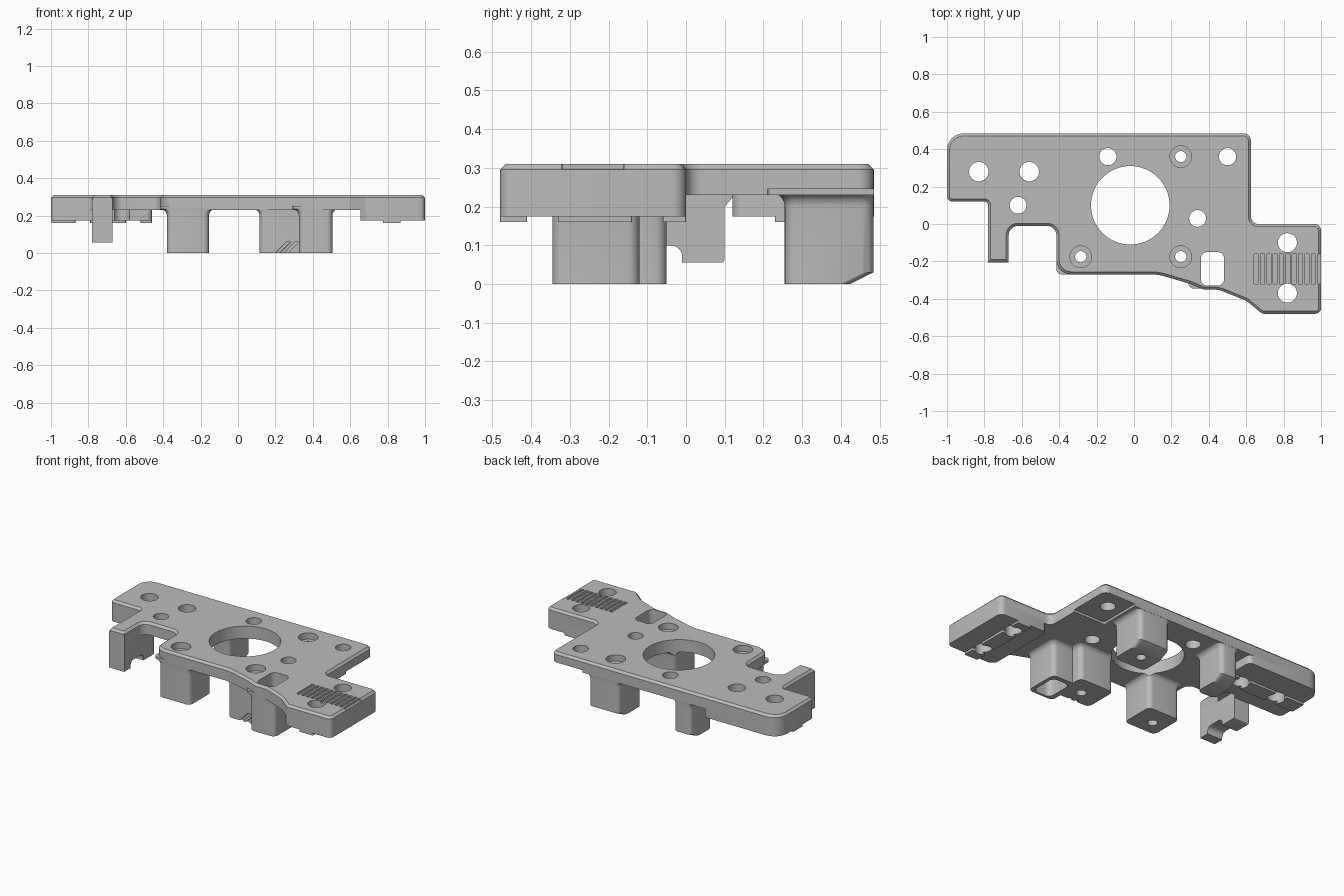
import bpy, bmesh, math
from mathutils import Vector, Matrix

if "Cube" in bpy.data.objects:
    bpy.data.objects.remove(bpy.data.objects["Cube"], do_unlink=True)

grey = bpy.data.materials.new("plain grey")
grey.use_nodes = True
grey.diffuse_color = (0.5, 0.5, 0.5, 1)
grey.node_tree.nodes["Principled BSDF"].inputs["Base Color"].default_value = (0.5, 0.5, 0.5, 1)


def rounded(points, steps=6):
    """Outline from (x, y, radius) corners, each corner filleted."""
    out = []
    for i, (x, y, r) in enumerate(points):
        p = Vector((x, y))
        if r == 0:
            out.append(p)
            continue
        a = (Vector(points[i - 1][:2]) - p).normalized()
        b = (Vector(points[(i + 1) % len(points)][:2]) - p).normalized()
        half = a.angle(b) / 2
        centre = p + (a + b).normalized() * (r / math.sin(half))
        start = p + a * (r / math.tan(half)) - centre
        sweep = math.pi - 2 * half
        turn = -1 if a.cross(b) > 0 else 1
        for k in range(steps + 1):
            out.append(centre + Matrix.Rotation(turn * sweep * k / steps, 2) @ start)
    return out


def box_outline(x0, x1, y0, y1, r):
    return rounded([(x0, y0, r), (x1, y0, r), (x1, y1, r), (x0, y1, r)])


def circle(x, y, r, n=32):
    return [Vector((x + r * math.cos(k * math.tau / n), y + r * math.sin(k * math.tau / n))) for k in range(n)]


def loft(bm, rings):
    """Closed solid through rings of equal length, given as (outline, z)."""
    layers = [[bm.verts.new((p.x, p.y, z)) for p in o] for o, z in rings]
    n = len(layers[0])
    faces = [bm.faces.new(layers[0]), bm.faces.new(layers[-1])]
    for lo, hi in zip(layers, layers[1:]):
        faces += [bm.faces.new((lo[i], lo[(i + 1) % n], hi[(i + 1) % n], hi[i])) for i in range(n)]
    bmesh.ops.recalc_face_normals(bm, faces=faces)
    return layers


def finish(bm, name):
    mesh = bpy.data.meshes.new(name)
    bm.to_mesh(mesh)
    bm.free()
    mesh.materials.append(grey)
    ob = bpy.data.objects.new(name, mesh)
    bpy.context.collection.objects.link(ob)
    return ob


def prism(name, outline, z0, z1, bevel=0):
    bm = bmesh.new()
    top = loft(bm, [(outline, z0), (outline, z1)])[-1]
    if bevel:
        edges = [e for e in bm.edges if all(v in top for v in e.verts)]
        bmesh.ops.bevel(bm, geom=edges, offset=bevel, segments=1, affect='EDGES')
    return finish(bm, name)


def post(name, x0, x1, y0, y1, ylim, chamfer=0):
    """Rounded post with a filleted root; ylim keeps the fillet inside the plate."""
    f = 0.035
    rings = []
    if chamfer:
        rings.append((box_outline(x0, x1, y0, y1 - 2 * chamfer, 0.03), 0))
        rings.append((box_outline(x0, x1, y0, y1, 0.03), chamfer))
    else:
        rings.append((box_outline(x0, x1, y0, y1, 0.03), 0))
    for k in range(6):
        t = k / 5 * math.pi / 2
        g = f * (1 - math.cos(t))
        o = box_outline(x0 - g, x1 + g, max(y0 - g, ylim[0]), min(y1 + g, ylim[1]), 0.03)
        rings.append((o, 0.235 - f + f * math.sin(t)))
    rings.append((rings[-1][0], 0.25))
    bm = bmesh.new()
    loft(bm, rings)
    return finish(bm, name)


# Top plate
plate = prism("top_plate", rounded([
    (-1, 0.12, 0.03), (-0.78, 0.12, 0.02), (-0.78, -0.205, 0.015), (-0.67, -0.205, 0.015),
    (-0.67, -0.01, 0.05), (-0.415, -0.01, 0.05), (-0.415, -0.27, 0.08), (0.13, -0.27, 0.25),
    (0.3, -0.32, 0.1), (0.37, -0.35, 0.03), (0.45, -0.35, 0.15), (0.6, -0.41, 0.12),
    (0.685, -0.48, 0.03), (1, -0.48, 0.03), (1, 0, 0.035), (0.625, 0, 0.04),
    (0.625, 0.485, 0.04), (-1, 0.485, 0.09)]), 0.23, 0.31, 0.014)

# Thick end blocks
right_block = prism("right_end_block", rounded([
    (0.655, -0.45, 0), (0.69, -0.48, 0.02), (1, -0.48, 0.03), (1, 0, 0.035), (0.655, 0, 0.03)]), 0.175, 0.25)
left_block = prism("left_end_block", rounded([
    (-1, 0.12, 0.03), (-0.46, 0.12, 0.03), (-0.46, 0.485, 0.03), (-1, 0.485, 0.09)]), 0.175, 0.25)
parts = [plate, right_block, left_block]

# Contact pads under the blocks, broken at the holes
for i, (y0, y1) in enumerate([(-0.48, -0.41), (-0.33, -0.14), (-0.06, 0)]):
    parts.append(prism(f"right_pad_{i + 1}", box_outline(0.775, 0.87, y0, y1, 0.005), 0.16, 0.18))
for i, (x0, x1) in enumerate([(-0.998, -0.87), (-0.79, -0.6), (-0.52, -0.46)]):
    parts.append(prism(f"left_pad_{i + 1}", box_outline(x0, x1, 0.23, 0.33, 0.005), 0.16, 0.18))

# Support posts
parts += [
    post("front_left_post", 0.115, 0.36, -0.27, -0.05, (-0.27, 1)),
    post("front_right_post", -0.38, -0.155, -0.27, -0.05, (-0.27, 1)),
    post("slot_boss", 0.325, 0.505, -0.345, -0.12, (-0.345, 1)),
    post("rear_left_post", 0.14, 0.36, 0.255, 0.484, (0, 0.484), 0.03),
    post("rear_right_post", -0.375, -0.25, 0.27, 0.484, (0, 0.484), 0.03)]

# Hook leg: side profile with an arch, swept across x
hook = prism("hook_leg", rounded([
    (-0.205, 0.055, 0), (-0.14, 0.055, 0), (-0.14, 0.1, 0.03), (-0.01, 0.1, 0.03), (-0.01, 0.055, 0),
    (0.1, 0.055, 0.01), (0.1, 0.2, 0), (0.13, 0.235, 0), (0.13, 0.29, 0), (-0.205, 0.29, 0)]), -0.78, -0.67)
hook.data.transform(Matrix(((0, 0, 1, 0), (1, 0, 0, 0), (0, 1, 0, 0), (0, 0, 0, 1))))
parts.append(hook)

# Cutters: plain holes, countersunk screw holes, centre opening and slot
cut = bmesh.new()
for x, y, r in [(-0.83, 0.28, 0.052), (-0.56, 0.28, 0.052), (-0.62, 0.1, 0.045), (0.34, 0.03, 0.045),
                (0.5, 0.36, 0.046), (-0.14, 0.36, 0.046), (0.82, -0.1, 0.051), (0.82, -0.37, 0.051)]:
    loft(cut, [(circle(x, y, r), -0.1), (circle(x, y, r), 0.4)])
for x, y in [(0.25, 0.36), (0.25, -0.175), (-0.285, -0.175)]:
    loft(cut, [(circle(x, y, r), z) for r, z in [(0.03, -0.1), (0.03, 0.27), (0.058, 0.27), (0.058, 0.4)]])
loft(cut, [(circle(-0.02, 0.1, 0.21, 64), -0.1), (circle(-0.02, 0.1, 0.21, 64), 0.4)])
slot = box_outline(0.357, 0.482, -0.33, -0.15, 0.035)
loft(cut, [(slot, -0.1), (slot, 0.4)])
holes = finish(cut, "hole_cutter")

# Cutter: grip grooves, underside pockets and slanted nicks
cut = bmesh.new()
for i in range(11):
    x = 0.642 + i * 0.034
    o = box_outline(x, x + 0.022, -0.32, -0.16, 0.002)
    loft(cut, [(o, 0.297), (o, 0.33)])
pocket = box_outline(0.4, 0.7, 0.21, 0.55, 0.01)
loft(cut, [(pocket, 0.2), (pocket, 0.245)])
for x in (0.2, 0.245):
    lo, hi = (box_outline(x + d, x + d + 0.022, -0.36, -0.255, 0.001) for d in (-0.01, 0.06))
    loft(cut, [(lo, -0.01), (hi, 0.06)])
details = finish(cut, "detail_cutter")


def carve(ob, cutter):
    bpy.context.view_layer.objects.active = ob
    mod = ob.modifiers.new("carve", 'BOOLEAN')
    mod.operation, mod.solver, mod.object = 'DIFFERENCE', 'EXACT', cutter
    mod.use_self = True
    bpy.ops.object.modifier_apply(modifier=mod.name)


for ob in parts:
    if ob is hook:
        continue
    carve(ob, holes)
    if ob.name in ("top_plate", "front_left_post"):
        carve(ob, details)
for cutter in (holes, details):
    bpy.data.objects.remove(cutter, do_unlink=True)

# Smooth shading with crisp edges
for ob in bpy.data.objects:
    ob.select_set(ob in parts)
bpy.context.view_layer.objects.active = plate
bpy.ops.object.shade_smooth_by_angle(angle=math.radians(30))
